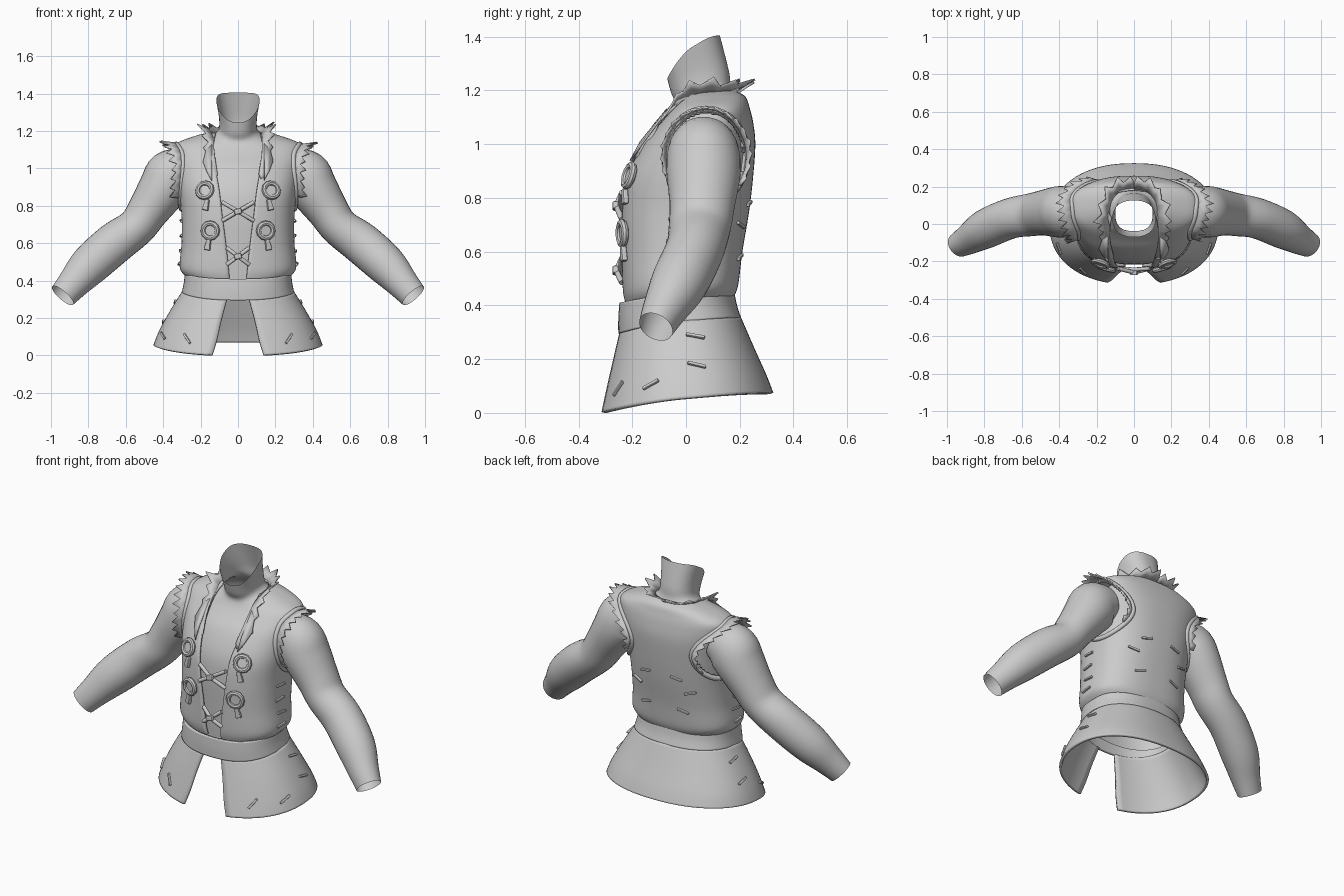
import bpy, math, random
from mathutils import Vector, Quaternion
from mathutils.bvhtree import BVHTree

if "Cube" in bpy.data.objects:
    bpy.data.objects.remove(bpy.data.objects["Cube"])

random.seed(4)
TAU = math.tau


def mesh_obj(name, verts, faces, thick=0.0, angle=40):
    me = bpy.data.meshes.new(name)
    me.from_pydata([tuple(v) for v in verts], [], faces)
    ob = bpy.data.objects.new(name, me)
    bpy.context.collection.objects.link(ob)
    finish(ob, angle)
    if thick:
        m = ob.modifiers.new("thickness", 'SOLIDIFY')
        m.thickness, m.offset = thick, -1
    return ob


def finish(ob, angle=40):
    bpy.ops.object.select_all(action='DESELECT')
    ob.select_set(True)
    bpy.context.view_layer.objects.active = ob
    bpy.ops.object.shade_smooth_by_angle(angle=math.radians(angle))


def smooth(rows, k):
    """Catmull-Rom between rows of numbers."""
    out = []
    for i in range(len(rows) - 1):
        p = [rows[max(0, min(len(rows) - 1, i + d))] for d in (-1, 0, 1, 2)]
        for s in range(k):
            t = s / k
            out.append([0.5 * (2*b + (c-a)*t + (2*a-5*b+4*c-d)*t*t + (3*b-a-3*c+d)*t**3)
                        for a, b, c, d in zip(*p)])
    return out + [list(rows[-1])]


def grid_faces(rows, cols, closed):
    last = cols if closed else cols - 1
    return [(i*cols + j, i*cols + (j+1) % cols, (i+1)*cols + (j+1) % cols, (i+1)*cols + j)
            for i in range(rows - 1) for j in range(last)]


def loft(name, rows, k=5, n=2.5, thick=0.0, hole=None, N=72):
    """Rows: half width, front y, back y, front z, back z, half width of front opening."""
    rows = smooth(rows, k)
    closed = rows[0][5] == 0
    cols = N if closed else N + 1
    sp = lambda v: math.copysign(abs(v) ** (2 / n), v)
    verts = []
    for a, yf, yb, zf, zb, w in rows:
        t0 = math.asin(min(w / a, 0.99) ** (n / 2)) if w > 0 else 0
        for j in range(cols):
            t = t0 + (TAU - 2*t0) * j / N
            verts.append(Vector((a * sp(math.sin(t)),
                                 (yf + yb)/2 - (yb - yf)/2 * sp(math.cos(t)),
                                 zb + (zf - zb) * ((1 + math.cos(t)) / 2) ** 2)))
    faces = grid_faces(len(rows), cols, closed)
    bvh = BVHTree.FromPolygons(verts, faces)
    if hole:
        faces = [f for f in faces if not hole(sum((verts[i] for i in f), Vector()) / 4)]
    mesh_obj(name, verts, faces, thick)
    return bvh


def tube(name, pts, r, cyclic=False):
    cu = bpy.data.curves.new(name, 'CURVE')
    cu.dimensions, cu.bevel_depth, cu.bevel_resolution, cu.use_fill_caps = '3D', r, 2, True
    sp = cu.splines.new('POLY')
    sp.points.add(len(pts) - 1)
    for p, q in zip(sp.points, pts):
        p.co = (*q, 1)
    sp.use_cyclic_u = cyclic
    ob = bpy.data.objects.new(name, cu)
    bpy.context.collection.objects.link(ob)


def hit(bvh, view, u, z):
    """Point and outward normal on a surface seen from front, back, right (+1) or left (-1)."""
    o, d = {'front': ((u, -2, z), (0, 1, 0)), 'back': ((u, 2, z), (0, -1, 0)),
            1: ((2, u, z), (-1, 0, 0)), -1: ((-2, u, z), (1, 0, 0))}[view]
    p, nrm, _, _ = bvh.ray_cast(Vector(o), Vector(d))
    if nrm.dot(Vector(d)) > 0:
        nrm = -nrm
    return p, nrm


def bar(name, p, nrm, size, roll, taper=1.0):
    bpy.ops.mesh.primitive_cube_add(size=1)
    ob = bpy.context.object
    ob.name = name
    for v in ob.data.vertices:
        if v.co.y > 0:
            v.co.x *= taper
        v.co = [c * s for c, s in zip(v.co, size)]
    ob.rotation_mode = 'QUATERNION'
    ob.rotation_quaternion = nrm.to_track_quat('Z', 'Y') @ Quaternion((0, 0, 1), math.radians(roll))
    ob.location = p
    b = ob.modifiers.new("bevel", 'BEVEL')
    b.width, b.segments = min(size) * 0.3, 2


def ragged(name, pairs, sub):
    """Torn strip: base points joined to zigzag tips."""
    rows = smooth([[*b, *t] for b, t in pairs], sub)
    verts = []
    for i, r in enumerate(rows):
        b, t = Vector(r[:3]), Vector(r[3:])
        f = random.uniform(0.95, 1.2) if i % 2 else random.uniform(0.5, 0.65)
        nxt = Vector(rows[min(i + 1, len(rows) - 1)][:3])
        verts += [b, b.lerp(t, f) + (nxt - b) * (0.5 if i % 2 else 0)]
    mesh_obj(name, verts, [(2*i, 2*i+2, 2*i+3, 2*i+1) for i in range(len(rows) - 1)], 0.008, 20)


# Body and neck, open at the slanted neck rim
loft("body_and_neck", [
    (.27, -.20, .17, .33, .36, 0), (.28, -.213, .19, .60, .60, 0), (.28, -.217, .215, .75, .75, 0),
    (.29, -.20, .23, .88, .88, 0), (.30, -.145, .235, 1.0, 1.0, 0), (.29, -.085, .225, 1.07, 1.08, 0),
    (.24, -.05, .205, 1.115, 1.14, 0), (.12, -.038, .17, 1.15, 1.20, 0),
    (.10, -.055, .16, 1.19, 1.27, 0), (.116, -.07, .126, 1.245, 1.405, 0)], n=2.3)

# Sleeveless vest, open down the front, with armholes
in_armhole = lambda c: abs(c.x) > .2 and ((c.y-.075)/.145)**2 + ((c.z-.955)/.165)**2 < 1
vest = loft("vest", [
    (.285, -.225, .18, .405, .435, .045), (.312, -.236, .195, .46, .48, .05),
    (.302, -.24, .21, .60, .60, .065), (.302, -.242, .235, .75, .75, .085),
    (.315, -.225, .25, .88, .88, .10), (.33, -.165, .258, 1.0, 1.0, .12),
    (.343, -.10, .25, 1.08, 1.08, .13), (.325, -.05, .237, 1.135, 1.135, .13),
    (.22, -.01, .22, 1.172, 1.178, .125), (.14, 0, .18, 1.18, 1.20, .12)],
    k=7, thick=.012, hole=in_armhole, N=110)

# Belt band and split flared skirt
belt = loft("belt", [(.30, -.252, .205, .295, .355, 0), (.29, -.252, .19, .35, .40, 0),
                     (.284, -.248, .18, .41, .45, 0)], n=2.4, thick=.015)
skirt = loft("split_skirt", [
    (.452, -.325, .325, 0, .075, .14), (.425, -.305, .30, .08, .14, .115),
    (.37, -.278, .255, .19, .24, .09), (.298, -.25, .203, .30, .36, .06)], n=2.25, thick=.016)

# Arms: path centre, radius in the front plane, radius front to back
ARM = [(.27, .065, 1.0, .11, .115), (.35, .065, .96, .145, .135), (.405, .065, .885, .132, .137),
       (.48, .06, .775, .112, .122), (.545, .05, .685, .104, .115), (.66, .03, .60, .112, .108),
       (.79, -.025, .485, .108, .105), (.88, -.08, .385, .086, .082), (.937, -.112, .32, .074, .066)]
for s, side in ((1, "right"), (-1, "left")):
    rows, N, verts = smooth(ARM, 4), 32, []
    for i, r in enumerate(rows):
        a, b = rows[max(i-1, 0)], rows[min(i+1, len(rows)-1)]
        t = (Vector(b[:3]) - Vector(a[:3])).normalized()
        u = t.cross(Vector((0, 1, 0))).normalized()
        v = t.cross(u)
        for j in range(N):
            q = Vector(r[:3]) + u*r[3]*math.cos(TAU*j/N) + v*r[4]*math.sin(TAU*j/N)
            verts.append((q.x * s, q.y, q.z))
    faces = grid_faces(len(rows), N, True)
    mesh_obj("arm_" + side, verts, faces if s > 0 else [f[::-1] for f in faces])

    # Armhole rim following the vest, with a torn fringe over the shoulder
    rim = [hit(vest, s, .075 + .152*math.cos(TAU*i/48), .955 + .175*math.sin(TAU*i/48))[0]
           for i in range(48)]
    tube("armhole_rim_" + side, rim, .014, True)
    fringe = []
    for i in range(-5, 30, 2):
        p, up = rim[i], math.sin(TAU*i/48)
        out = Vector((s * (.05 + .03*max(up, 0)), .02*math.cos(TAU*i/48), .012*up))
        fringe.append((p, p + out))
    ragged("shoulder_fringe_" + side, fringe, 2)

    # Torn collar running from the lapel round to the nape
    collar = [((.11, -.175, .97), (.13, -.195, .92)), ((.125, -.115, 1.07), (.175, -.13, 1.02)),
              ((.13, -.035, 1.15), (.185, -.06, 1.14)), ((.13, .04, 1.18), (.205, .0, 1.23)),
              ((.12, .12, 1.19), (.175, .14, 1.235)), ((.07, .175, 1.195), (.10, .245, 1.235)),
              ((0, .19, 1.195), (0, .25, 1.235))]
    ragged("collar_" + side, [((b[0]*s, *b[1:]), (t[0]*s, *t[1:])) for b, t in collar], 3)

    # Lapel leaf folded on to the chest
    leaf = [(.125, 1.12), (.17, 1.09), (.185, 1.03), (.165, .98), (.135, .93), (.115, 1.0)]
    pts = [p + nrm*.012 for p, nrm in (hit(vest, 'front', s*x, z) for x, z in
                                       [(max(x, .138), z) for x, z in leaf])]
    mesh_obj("lapel_leaf_" + side, pts, [tuple(range(6))], .008)

    # Ring buttons with hanging tabs
    for x, z, dx in ((.174, .88, -.008), (.145, .668, .012)):
        p, nrm = hit(vest, 'front', s*x, z)
        rot = nrm.to_track_quat('Z', 'Y').to_euler()
        bpy.ops.mesh.primitive_torus_add(major_radius=.04, minor_radius=.014, major_segments=12,
                                         minor_segments=8, location=p + nrm*.012, rotation=rot)
        bpy.context.object.name = "button_ring"
        finish(bpy.context.object)
        bpy.ops.mesh.primitive_cylinder_add(vertices=16, radius=.036, depth=.022,
                                            location=p + nrm*.004, rotation=rot)
        bpy.context.object.name = "button_centre"
        p, nrm = hit(vest, 'front', s*(x + dx), z - .075)
        bar("button_tab", p + nrm*.012, nrm, (.036, .06, .022), s*12, .6)

    # Raised stitches on vest sides and back, and on the skirt
    marks = [(vest, s, -.04, .49, 5), (vest, s, -.03, .56, -6), (vest, s, -.04, .64, 4),
             (vest, s, -.03, .72, -4), (vest, 'back', s*.10, .78, s*12),
             (vest, 'back', s*.17, .70, -s*15), (vest, 'back', s*.12, .58, s*15),
             (skirt, s, -.25, .09, s*50), (skirt, s, -.13, .105, s*30),
             (skirt, s, .04, .178, -s*15), (skirt, s, .035, .285, -s*12)]
    for bvh, view, u, z, roll in marks:
        p, nrm = hit(bvh, view, u, z)
        bar("stitch", p + nrm*.003, nrm, (.07, .013, .014), roll)

# Crossed laces with a small knot
for z, w, h in ((.77, .085, .05), (.53, .06, .045)):
    for s in (1, -1):
        tube("lace", [(-w*s, -.238, z+h), (0, -.252 - .008*s, z), (w*s, -.238, z-h)], .011)
    bar("lace_knot", Vector((0, -.262, z)), Vector((0, -1, 0)), (.04, .03, .024), 15)
